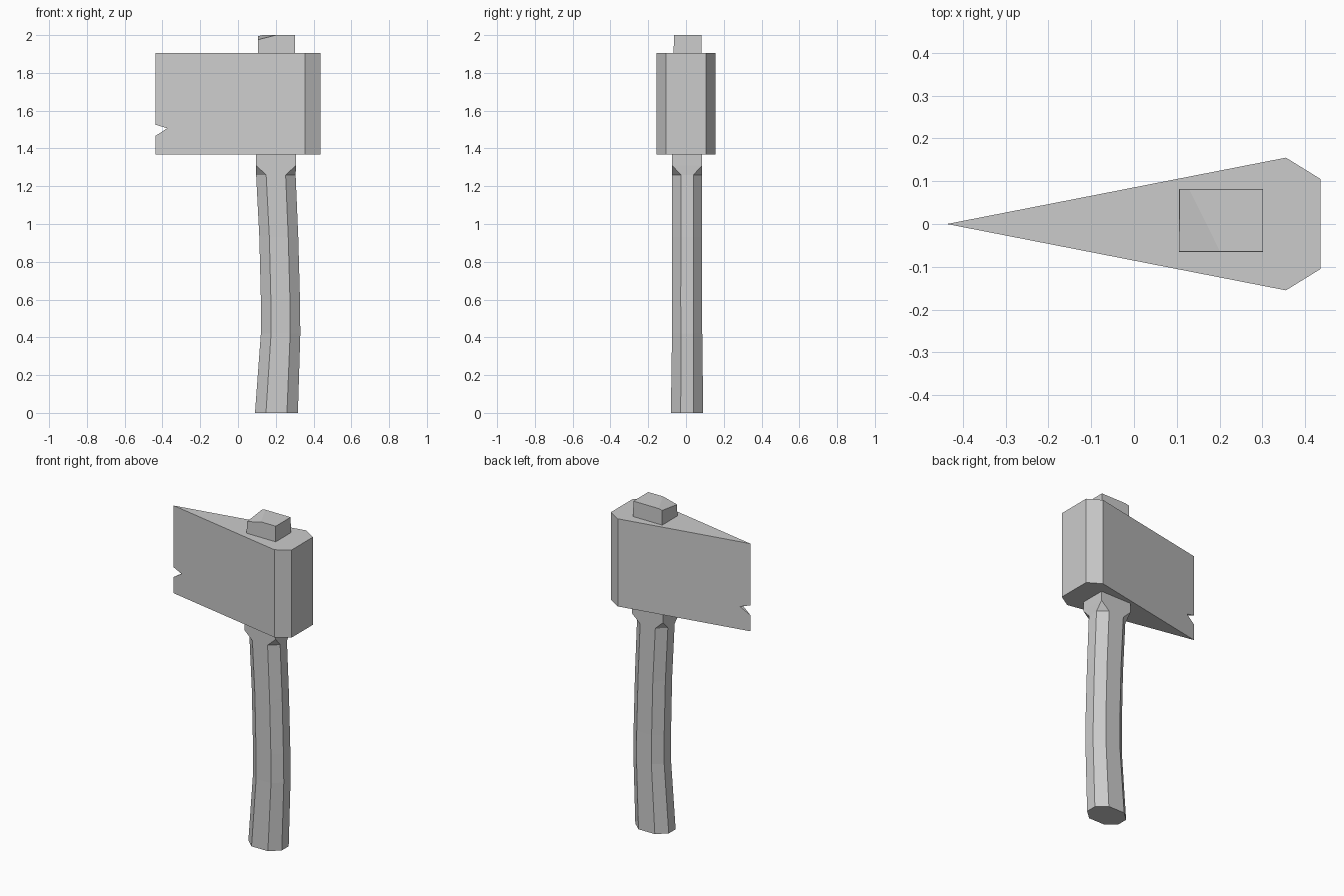
import bpy, bmesh
from mathutils import Vector

if "Cube" in bpy.data.objects:
    bpy.data.objects.remove(bpy.data.objects["Cube"])


def finish(name, bm):
    bmesh.ops.recalc_face_normals(bm, faces=bm.faces)
    me = bpy.data.meshes.new(name)
    bm.to_mesh(me)
    bm.free()
    ob = bpy.data.objects.new(name, me)
    bpy.context.collection.objects.link(ob)
    return ob


def loft(rings):
    """Join equal-length rings of points into a capped solid."""
    bm = bmesh.new()
    vs = [[bm.verts.new(p) for p in r] for r in rings]
    n = len(vs[0])
    for a, b in zip(vs, vs[1:]):
        for i in range(n):
            j = (i + 1) % n
            bm.faces.new((a[i], a[j], b[j], b[i]))
    bm.faces.new(vs[0])
    bm.faces.new(vs[-1])
    return bm


def section(z, x0, x1, y0, y1, cx, cy):
    """Rectangle with cut corners; zero cuts give a plain rectangle."""
    return [(x, y, z) for x, y in (
        (x0 + cx, y0), (x1 - cx, y0), (x1, y0 + cy), (x1, y1 - cy),
        (x1 - cx, y1), (x0 + cx, y1), (x0, y1 - cy), (x0, y0 + cy))]


# Wedge-shaped head
plan = [(-0.437, 0), (0.355, -0.155), (0.436, -0.105), (0.436, 0.105), (0.355, 0.155)]
head = finish("axe_head", loft([[(x, y, z) for x, y in plan] for z in (1.367, 1.905)]))

# Nick in the cutting edge
nick = [(-0.5, 1.545), (-0.375, 1.507), (-0.5, 1.425)]
cutter = finish("nick_cutter", loft([[(x, y, z) for x, z in nick] for y in (-0.1, 0.1)]))
cutter.hide_render = True
mod = head.modifiers.new("nick", 'BOOLEAN')
mod.operation = 'DIFFERENCE'
mod.solver = 'EXACT'
mod.object = cutter
bpy.context.view_layer.objects.active = head
bpy.ops.object.modifier_apply(modifier=mod.name)
bpy.data.objects.remove(cutter)

# Curved handle: chamfered grip turning square below the head, passing through it
bm = loft([section(*s) for s in (
    (0.00, 0.090, 0.317, -0.080, 0.091, 0.058, 0.052),
    (0.42, 0.121, 0.330, -0.074, 0.086, 0.054, 0.047),
    (0.60, 0.121, 0.328, -0.074, 0.085, 0.053, 0.046),
    (0.93, 0.113, 0.319, -0.073, 0.085, 0.053, 0.046),
    (1.26, 0.096, 0.305, -0.073, 0.085, 0.053, 0.046),
    (1.31, 0.096, 0.307, -0.073, 0.085, 0, 0),
    (1.40, 0.097, 0.307, -0.073, 0.085, 0, 0),
    (2.00, 0.106, 0.301, -0.064, 0.081, 0, 0))])
bmesh.ops.remove_doubles(bm, verts=bm.verts, dist=0.0005)

# Chipped corner on the handle's top end
p, q, r = Vector((0.132, 0.075, 2)), Vector((0.2, -0.062, 2)), Vector((0.106, -0.062, 1.976))
normal = (q - p).cross(r - p)
if normal.z < 0:
    normal.negate()
bmesh.ops.bisect_plane(bm, geom=bm.verts[:] + bm.edges[:] + bm.faces[:],
                       plane_co=p, plane_no=normal, clear_outer=True)
bmesh.ops.holes_fill(bm, edges=[e for e in bm.edges if e.is_boundary], sides=0)
finish("handle", bm)
